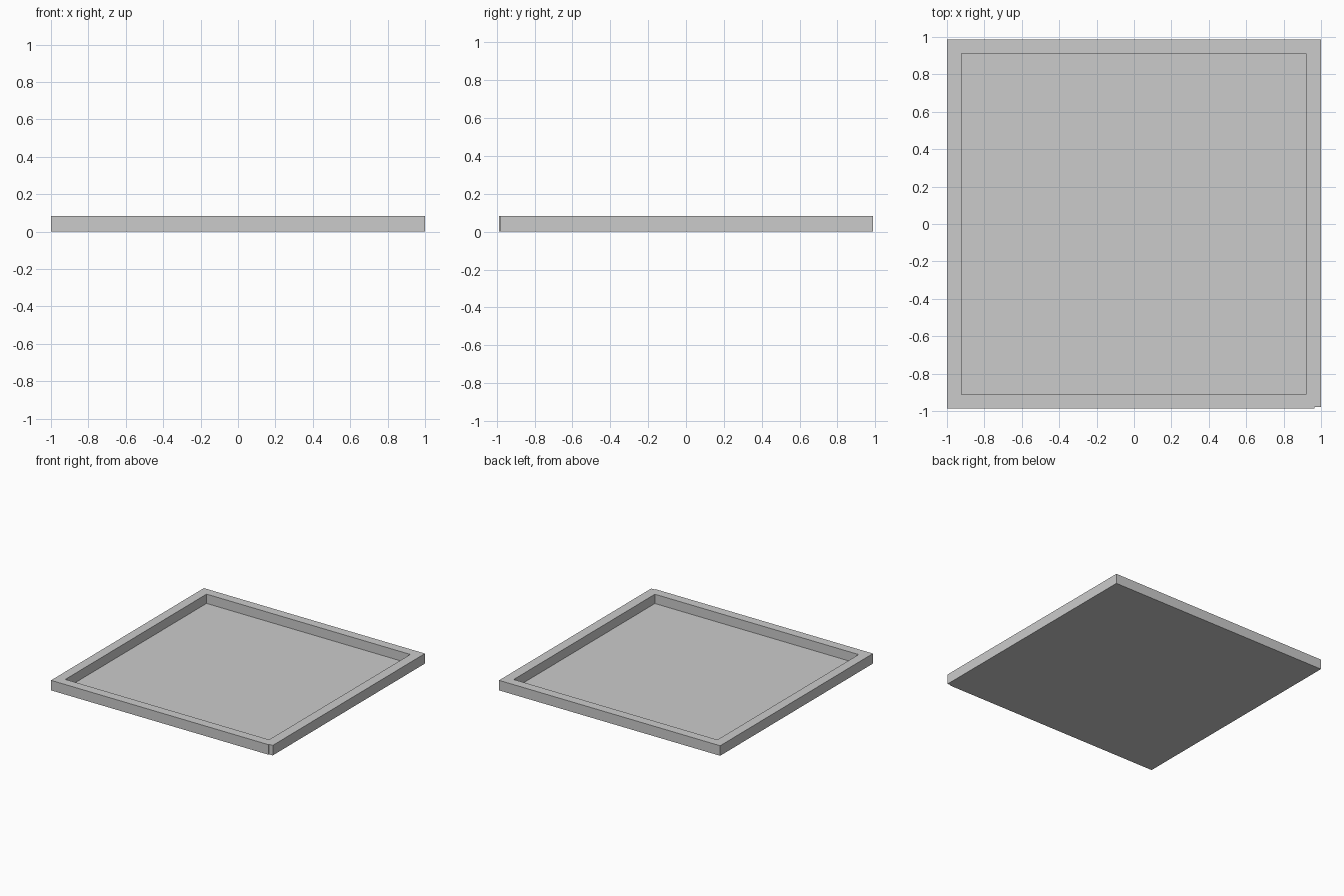
import bpy, bmesh

if "Cube" in bpy.data.objects:
    bpy.data.objects.remove(bpy.data.objects["Cube"])


def prism(name, outline, z0, z1, hole=None):
    """Upright prism from an outline, optionally with a matching inner outline."""
    bm = bmesh.new()

    def ring(pts, z):
        return [bm.verts.new((x, y, z)) for x, y in pts]

    def walls(a, b):
        n = len(a)
        for i in range(n):
            bm.faces.new((a[i], a[(i + 1) % n], b[(i + 1) % n], b[i]))

    lo, hi = ring(outline, z0), ring(outline, z1)
    walls(lo, hi)
    if hole:
        hlo, hhi = ring(hole, z0), ring(hole, z1)
        walls(hlo, hhi)
        for out, inn in ((lo, hlo), (hi, hhi)):
            # corners 0-3 of outline match the hole, extra points belong to corner 1
            n = len(out)
            bm.faces.new((out[0], out[1], inn[1], inn[0]))
            bm.faces.new(out[1:n - 1] + [inn[2], inn[1]])
            bm.faces.new((out[n - 2], out[n - 1], inn[3], inn[2]))
            bm.faces.new((out[n - 1], out[0], inn[0], inn[3]))
    else:
        bm.faces.new(lo)
        bm.faces.new(hi)
    bmesh.ops.recalc_face_normals(bm, faces=bm.faces)
    mesh = bpy.data.meshes.new(name)
    bm.to_mesh(mesh)
    bm.free()
    obj = bpy.data.objects.new(name, mesh)
    bpy.context.collection.objects.link(obj)
    return obj


Y = 0.987
# raised rim, with the small step at its front right corner
rim = [(-1, -Y), (0.965, -Y), (0.965, -0.979), (1, -0.979), (1, Y), (-1, Y)]
opening = [(-0.923, -0.912), (0.92, -0.912), (0.92, 0.912), (-0.923, 0.912)]
prism("tray_rim", rim, 0.006, 0.082, opening)

# thin base sheet under the rim
prism("tray_floor", [rim[i] for i in (0, 1, 2, 3, 4, 5)], 0.0, 0.006)
